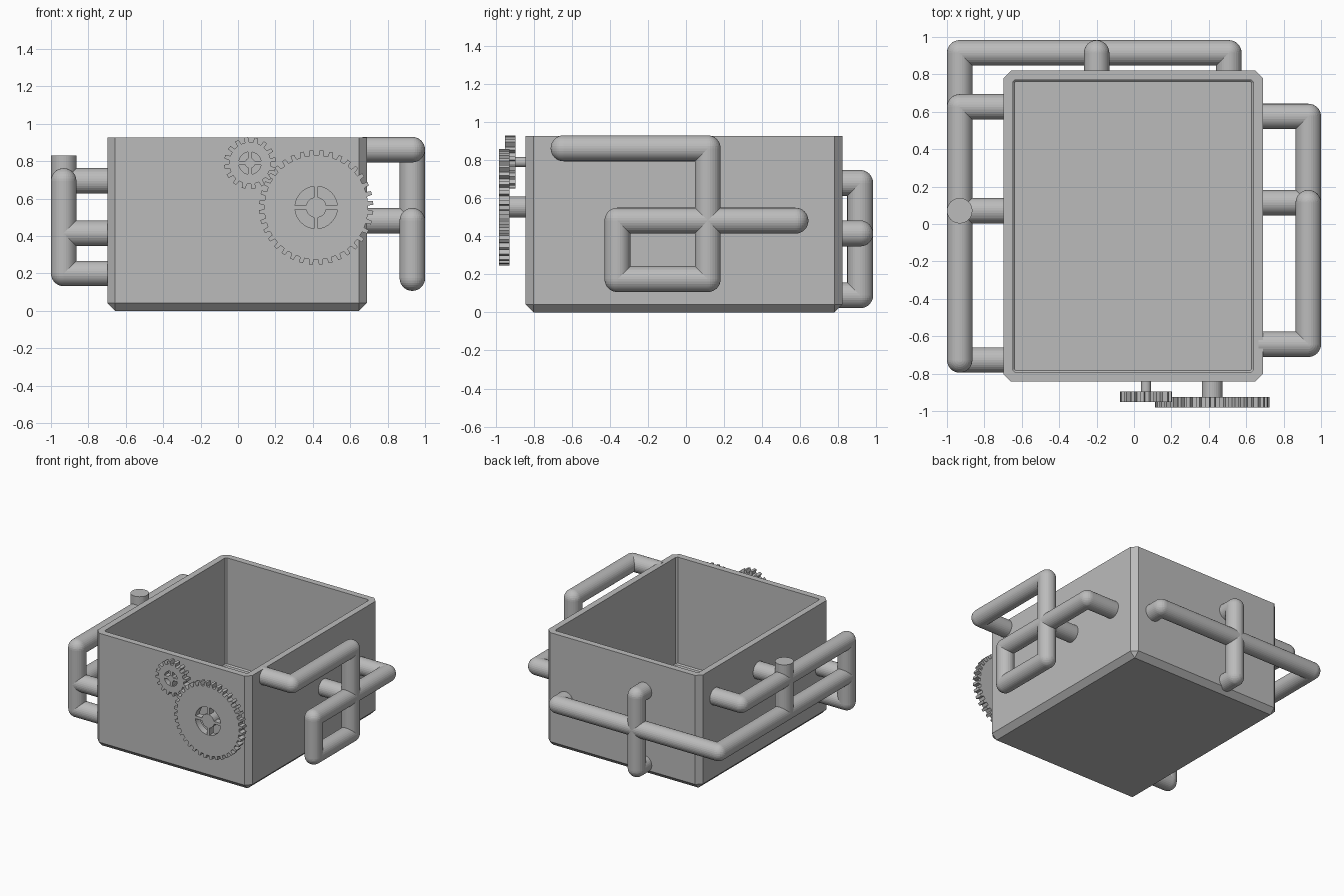
import bpy, bmesh
from math import cos, sin, pi
from mathutils import Vector, Matrix

if "Cube" in bpy.data.objects:
    bpy.data.objects.remove(bpy.data.objects["Cube"], do_unlink=True)

GREY = (0.5, 0.5, 0.5, 1)
grey = bpy.data.materials.new("plain grey")
grey.use_nodes = True
grey.diffuse_color = GREY
grey.node_tree.nodes["Principled BSDF"].inputs["Base Color"].default_value = GREY


def finish(bm, name):
    bmesh.ops.recalc_face_normals(bm, faces=bm.faces)
    mesh = bpy.data.meshes.new(name)
    bm.to_mesh(mesh)
    bm.free()
    mesh.materials.append(grey)
    obj = bpy.data.objects.new(name, mesh)
    bpy.context.collection.objects.link(obj)
    return obj


def add_rod(bm, a, b, radius):
    a, b = Vector(a), Vector(b)
    d = b - a
    turn = d.to_track_quat('Z', 'Y').to_matrix().to_4x4()
    bmesh.ops.create_cone(bm, cap_ends=True, segments=32, radius1=radius, radius2=radius,
                          depth=d.length, matrix=Matrix.Translation((a + b) / 2) @ turn)


def add_box(bm, centre, size):
    bmesh.ops.create_cube(bm, size=1, matrix=Matrix.Translation(centre) @ Matrix.Diagonal((*size, 1)))


# Open box with chamfered outer edges
bm = bmesh.new()
add_box(bm, (-0.005, -0.011, 0.463), (1.388, 1.664, 0.926))
top_z = max(v.co.z for v in bm.verts)
edges = [e for e in bm.edges if min(v.co.z for v in e.verts) < 0.1]
bmesh.ops.bevel(bm, geom=edges, offset=0.042, segments=1, affect='EDGES', profile=0.5)
top = max(bm.faces, key=lambda f: f.calc_center_median().z)
for thickness, depth in ((0.055, 0), (0, -0.86), (0.01, -0.01)):
    bmesh.ops.inset_individual(bm, faces=[top], thickness=thickness, depth=depth)
finish(bm, "open_box")

# Pipes: straight runs with ball joints at the outer corners
R = 0.068


def pipework(name, runs, joints):
    bm = bmesh.new()
    for a, b in runs:
        add_rod(bm, a, b, R)
    for j in joints:
        bmesh.ops.create_uvsphere(bm, u_segments=32, v_segments=16, radius=R,
                                  matrix=Matrix.Translation(j))
    finish(bm, name)


# Pipes on the left side (+x)
X = 0.932
WALL = 0.665


def left(y, z):
    return (X, y, z)


hi, mid, low = 0.862, 0.482, 0.175
y0, y1, y2, y3 = -0.643, -0.36, 0.114, 0.575
corners = [left(y0, hi), left(y2, hi), left(y1, mid), left(y1, low), left(y2, low), left(y3, mid)]
runs = [(left(y0, hi), left(y2, hi)), (left(y2, hi), left(y2, low)), (left(y1, mid), left(y3, mid)),
        (left(y1, mid), left(y1, low)), (left(y1, low), left(y2, low))]
runs += [(left(y, z), (WALL, y, z)) for y, z in ((y0, hi), (y2, mid), (y3, mid))]
pipework("left_pipes", runs, corners)

# Pipes on the right side (-x), with an open upright end
hi, mid, low = 0.695, 0.415, 0.2
front, centre, rear, back = -0.727, 0.071, 0.626, 0.915


def right(y, z):
    return (-X, y, z)


runs = [(right(front, hi), right(rear, hi)), (right(front, hi), right(front, low)),
        (right(front, mid), right(back, mid)), (right(centre, 0.83), right(centre, mid))]
runs += [(right(y, z), (-WALL, y, z))
         for y, z in ((rear, hi), (centre, hi), (front, mid), (front, low))]
pipework("right_pipes", runs, [right(front, hi), right(rear, hi), right(front, low),
                               right(centre, mid), right(back, mid)])

# Pipes across the back
bx, ux, bwall = 0.507, -0.2, 0.79
tall, foot = 0.68, 0.09
runs = [((-X, back, mid), (bx, back, mid)), ((ux, back, tall), (ux, back, foot))]
runs += [((x, back, z), (x, bwall, z)) for x, z in ((bx, mid), (ux, tall), (ux, foot))]
pipework("back_pipes", runs, [(bx, back, mid), (ux, back, tall), (ux, back, foot)])


# Spoked gears on shafts at the front
def gear(name, x, z, y_front, outer, root, window, hub, teeth, phase):
    thick, spoke = 0.056, 0.022
    bm = bmesh.new()
    n = teeth * 4
    rings = []
    for y, inner in ((y_front, False), (y_front + thick, False),
                     (y_front + thick, True), (y_front, True)):
        ring = []
        for i in range(n):
            k = i % 4
            a = 2 * pi * (i // 4 + (0, 0.08, 0.45, 0.53)[k] + phase) / teeth
            r = window if inner else (outer if k in (1, 2) else root)
            ring.append(bm.verts.new((x + r * cos(a), y, z + r * sin(a))))
        rings.append(ring)
    for p, q in zip(rings, rings[1:] + rings[:1]):
        for i in range(n):
            j = (i + 1) % n
            bm.faces.new((p[i], p[j], q[j], q[i]))
    mid_y = y_front + thick / 2
    for sx, sz in ((1, 0), (-1, 0), (0, 1), (0, -1)):
        reach = (window + hub) / 2
        length = window - hub + 0.012
        size = (length if sx else spoke, thick - 0.004, length if sz else spoke)
        add_box(bm, (x + sx * reach, mid_y, z + sz * reach), size)
    add_rod(bm, (x, y_front, z), (x, -0.81, z), hub)
    finish(bm, name)


gear("large_gear", 0.418, 0.553, -0.982, 0.306, 0.278, 0.113, 0.055, 36, 0.2)
gear("small_gear", 0.064, 0.79, -0.951, 0.139, 0.112, 0.06, 0.027, 16, 0.1)
